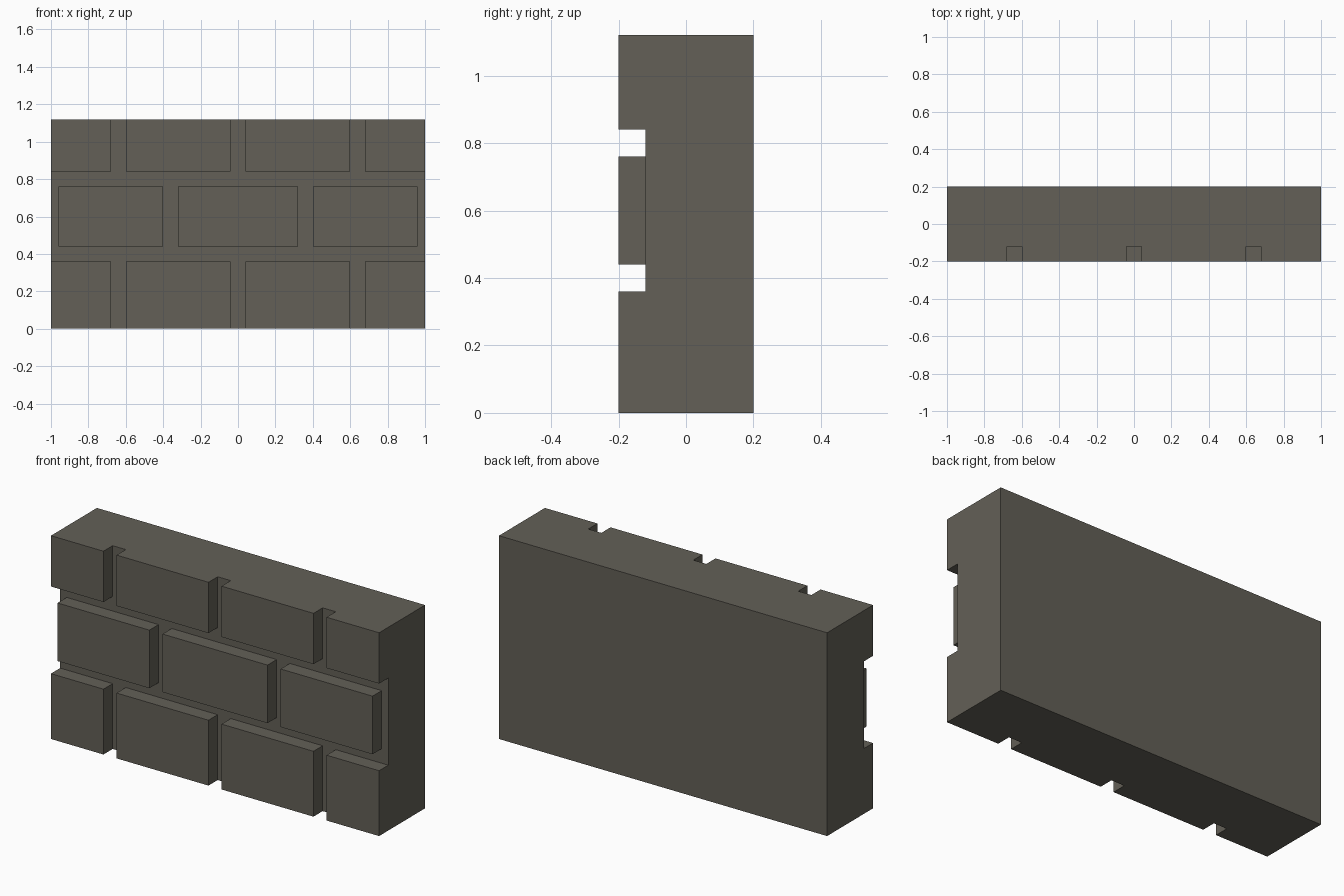
import bpy
import bmesh
from mathutils import Vector

cube = bpy.data.objects.get("Cube")
if cube:
    bpy.data.objects.remove(cube, do_unlink=True)

BACK, FLOOR, RELIEF = 0.2, -0.12, 0.08
TOP = 1.12

# Brick courses: (bottom, top, brick x spans)
outer = [(-1, -0.68), (-0.6, -0.04), (0.04, 0.6), (0.68, 1)]
middle = [(-0.96, -0.4), (-0.32, 0.32), (0.4, 0.96)]
courses = [(0, 0.36, outer), (0.44, 0.76, middle), (0.84, TOP, outer)]

# Stone colour
stone = bpy.data.materials.new("grey_brown_stone")
colour = (0.125, 0.117, 0.095, 1)
stone.diffuse_color = colour
stone.use_nodes = True
stone.node_tree.nodes["Principled BSDF"].inputs["Base Color"].default_value = colour

# Slab whose front is divided along every brick edge
xs = sorted({x for _, _, spans in courses for span in spans for x in span})
zs = sorted({z for low, high, _ in courses for z in (low, high)})
bm = bmesh.new()
grid = [[bm.verts.new((x, FLOOR, z)) for x in xs] for z in zs]
for lower, upper in zip(grid, grid[1:]):
    for i in range(len(xs) - 1):
        bm.faces.new((lower[i], lower[i + 1], upper[i + 1], upper[i]))


def pull(faces, distance):
    result = bmesh.ops.extrude_face_region(bm, geom=faces)
    moved = [g for g in result["geom"] if isinstance(g, bmesh.types.BMVert)]
    bmesh.ops.translate(bm, verts=moved, vec=Vector((0, distance, 0)))


def is_brick(face):
    c = face.calc_center_median()
    return abs(c.y - FLOOR) < 0.001 and any(
        low < c.z < high and any(a < c.x < b for a, b in spans)
        for low, high, spans in courses)


pull(bm.faces[:], BACK - FLOOR)
bmesh.ops.recalc_face_normals(bm, faces=bm.faces[:])

# Raised bricks, leaving the mortar joints recessed
pull([f for f in bm.faces if is_brick(f)], -RELIEF)
bmesh.ops.recalc_face_normals(bm, faces=bm.faces[:])

# Merge flat areas into clean faces
bmesh.ops.dissolve_limit(bm, angle_limit=0.01, verts=bm.verts[:], edges=bm.edges[:])

mesh = bpy.data.meshes.new("brick_wall")
bm.to_mesh(mesh)
bm.free()
mesh.materials.append(stone)
wall = bpy.data.objects.new("brick_wall", mesh)
bpy.context.collection.objects.link(wall)
